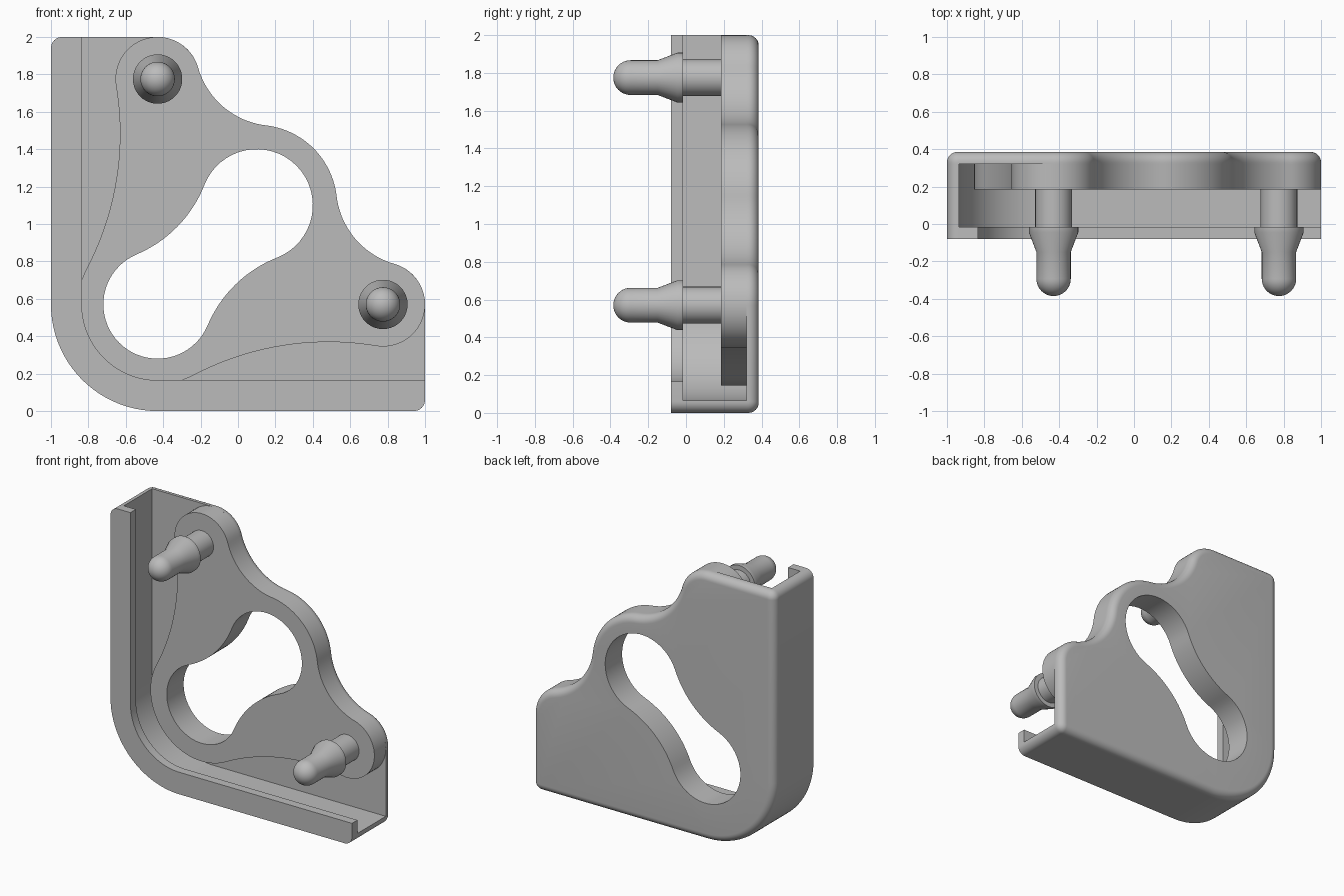
import bpy, bmesh, math
from math import pi, cos, sin, tau
from mathutils import Vector

if "Cube" in bpy.data.objects:
    bpy.data.objects.remove(bpy.data.objects["Cube"])

grey = bpy.data.materials.new("plain grey")
grey.use_nodes = True
grey.diffuse_color = (0.5, 0.5, 0.5, 1)
grey.node_tree.nodes["Principled BSDF"].inputs["Base Color"].default_value = (0.5, 0.5, 0.5, 1)

# Profile plane: u runs right from the outer side, v runs up from the base
CORNER = Vector((0.57, 0.57))
MIDDLE = Vector((1.1, 1.1))
TOP_POST = Vector((0.57, 1.775))
SIDE_POST = Vector((1.775, 0.57))
SIZE, ROUND = 2.0, 0.06
BACK, PLATE, WEB, LIP, FRONT = 0.385, 0.32, 0.185, -0.015, -0.08


def arc(c, r, a, sweep, n=20):
    return [Vector((c[0] + r * cos(a + sweep * i / n), c[1] + r * sin(a + sweep * i / n)))
            for i in range(n + 1)]


def angle(v):
    return math.atan2(v.y, v.x)


def chain(lobes, fillets, start=None, end=None):
    """Clockwise run of round lobes joined by tangent hollow arcs."""
    n = len(lobes)
    ins, outs, hollows = [start] * n, [end] * n, []
    for i, big in enumerate(fillets):
        j = (i + 1) % n
        (c1, r1), (c2, r2) = lobes[i], lobes[j]
        axis = c2 - c1
        d = axis.length
        axis.normalize()
        left = Vector((-axis.y, axis.x))
        along = (d * d + (r1 + big) ** 2 - (r2 + big) ** 2) / (2 * d)
        f = c1 + axis * along + left * math.sqrt((r1 + big) ** 2 - along ** 2)
        outs[i], ins[j] = angle(f - c1), angle(f - c2)
        a = angle(c1 - f)
        hollows.append(arc(f, big, a, (angle(c2 - f) - a) % tau))
    pts = []
    for i, (c, r) in enumerate(lobes):
        pts += arc(c, r, ins[i], -((ins[i] - outs[i]) % tau), 32)
        if i < len(hollows):
            pts += hollows[i]
    return pts


def outer_edge(d=0.0):
    """Side corner, large bottom corner and top corner, inset by d."""
    far = SIZE - ROUND
    return (arc((far, ROUND), ROUND - d, 0, -pi / 2, 8)
            + arc(CORNER, CORNER.x - d, -pi / 2, -pi / 2, 32)
            + arc((ROUND, far), ROUND - d, pi, -pi / 2, 8))


def plate_outline(d):
    lobes = [(TOP_POST, 0.225 - d), (MIDDLE, 0.43 - d), (SIDE_POST, 0.225 - d)]
    return chain(lobes, [0.43 + d] * 2, pi / 2, 0) + outer_edge(d)


def channel_outline(t):
    inner = arc(CORNER, CORNER.x - t, pi, pi / 2, 32)
    return outer_edge() + [Vector((t, SIZE))] + inner + [Vector((SIZE, t))]


def finish(name, bm):
    bmesh.ops.recalc_face_normals(bm, faces=bm.faces)
    mesh = bpy.data.meshes.new(name)
    bm.to_mesh(mesh)
    bm.free()
    mesh.materials.append(grey)
    ob = bpy.data.objects.new(name, mesh)
    bpy.context.collection.objects.link(ob)
    bpy.ops.object.select_all(action='DESELECT')
    ob.select_set(True)
    bpy.context.view_layer.objects.active = ob
    bpy.ops.object.shade_smooth_by_angle(angle=math.radians(30))
    return ob


def solid(name, sections, hole=None):
    """Loft (outline, y) sections, with an optional straight opening."""
    bm = bmesh.new()

    def loft(rings):
        loops = []
        for pts, y in rings:
            clean = [p for i, p in enumerate(pts) if (p - pts[i - 1]).length > 1e-4]
            loops.append([bm.verts.new((p.x - 1, y, p.y)) for p in clean])
        for a, b in zip(loops, loops[1:]):
            for i in range(len(a)):
                bm.faces.new((a[i - 1], a[i], b[i], b[i - 1]))
        return loops[0], loops[-1]

    ends = [loft(sections)]
    if hole:
        ends.append(loft([(hole, sections[0][1]), (hole, sections[-1][1])]))
    for side in (0, 1):
        edges = [bm.edges.get((e[side][i - 1], e[side][i]))
                 for e in ends for i in range(len(e[side]))]
        bmesh.ops.triangle_fill(bm, edges=edges, use_beauty=True, normal=(0, 1, 0))
    return finish(name, bm)


# Waisted opening shared by the plate and the web
opening = chain([(CORNER, 0.29), (MIDDLE, 0.3)], [0.67, 0.67])

# Back plate with a rounded rear edge
soft = 0.055
sections = [(plate_outline(0), PLATE)]
for i in range(9):
    a = pi / 2 * i / 8
    sections.append((plate_outline(soft * (1 - cos(a))), BACK - soft * (1 - sin(a))))
solid("back_plate", sections, opening)

# Thick web around the opening and the posts
web = chain([(TOP_POST, 0.225), (MIDDLE, 0.43), (SIDE_POST, 0.225), (CORNER, 0.425)],
            [0.43, 0.43, 1.55, 1.55])
solid("thick_web", [(web, WEB), (web, PLATE)], opening)

# Outer wall and the lip that closes the channel
for name, width, y0, y1 in (("outer_wall", 0.065, LIP, PLATE), ("channel_lip", 0.165, FRONT, LIP)):
    outline = channel_outline(width)
    solid(name, [(outline, y0), (outline, y1)])


# Posts: shaft, collar, taper and domed tip
def post(name, centre):
    tip = 0.092
    profile = [(0, WEB + 0.01), (0.098, WEB + 0.01), (0.098, LIP), (0.132, LIP),
               (0.132, -0.045), (tip, -0.15)]
    profile += [(tip * cos(pi / 2 * i / 10), -BACK + tip * (1 - sin(pi / 2 * i / 10)))
                for i in range(11)]
    bm = bmesh.new()
    verts = [bm.verts.new((r, y, 0)) for r, y in profile]
    edges = [bm.edges.new(pair) for pair in zip(verts, verts[1:])]
    bmesh.ops.spin(bm, geom=verts + edges, cent=(0, 0, 0), axis=(0, 1, 0),
                   angle=tau, steps=40)
    bmesh.ops.remove_doubles(bm, verts=bm.verts, dist=1e-4)
    ob = finish(name, bm)
    ob.location = (centre.x - 1, 0, centre.y)


post("top_post", TOP_POST)
post("side_post", SIDE_POST)
